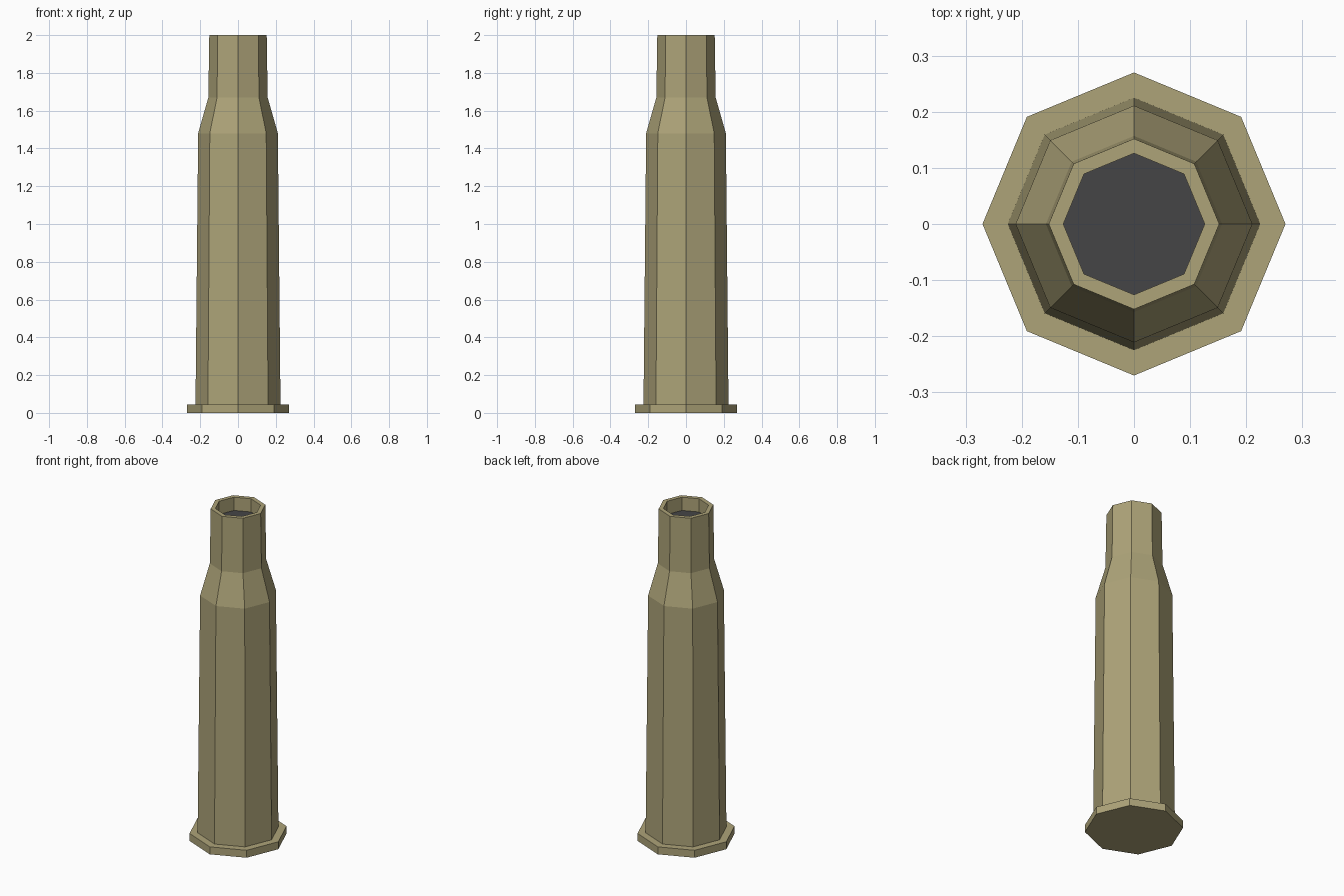
import bpy, bmesh
from math import cos, sin, pi

if "Cube" in bpy.data.objects:
    bpy.data.objects.remove(bpy.data.objects["Cube"])

SIDES = 8


def material(name, color):
    m = bpy.data.materials.new(name)
    m.diffuse_color = (*color, 1)
    m.use_nodes = True
    m.node_tree.nodes["Principled BSDF"].inputs["Base Color"].default_value = m.diffuse_color
    return m


def lathe(name, profile, mat, cap_start=False, cap_end=False):
    """Revolve (radius, z) points into a faceted eight-sided shell."""
    bm = bmesh.new()
    rings = [[bm.verts.new((r * cos(2 * pi * i / SIDES), r * sin(2 * pi * i / SIDES), z))
              for i in range(SIDES)] for r, z in profile]
    for a, b in zip(rings, rings[1:]):
        for i in range(SIDES):
            j = (i + 1) % SIDES
            bm.faces.new((a[i], a[j], b[j], b[i]))
    if cap_start:
        bm.faces.new(rings[0][::-1])
    if cap_end:
        bm.faces.new(rings[-1])
    mesh = bpy.data.meshes.new(name)
    bm.to_mesh(mesh)
    bm.free()
    mesh.materials.append(mat)
    obj = bpy.data.objects.new(name, mesh)
    bpy.context.collection.objects.link(obj)
    return obj


brass = material("brass", (0.42, 0.37, 0.19))
dark = material("dark_inside", (0.06, 0.06, 0.062))

# Casing: base flange, tapered body, shoulder, neck and inner wall of the mouth
lathe("casing", [(0.27, 0), (0.27, 0.045), (0.225, 0.045), (0.211, 1.48),
                 (0.157, 1.67), (0.152, 2.0), (0.126, 2.0), (0.126, 1.92)],
      brass, cap_start=True)

# Dark floor closing the mouth
lathe("mouth_floor", [(0.126, 1.92)], dark, cap_end=True)
